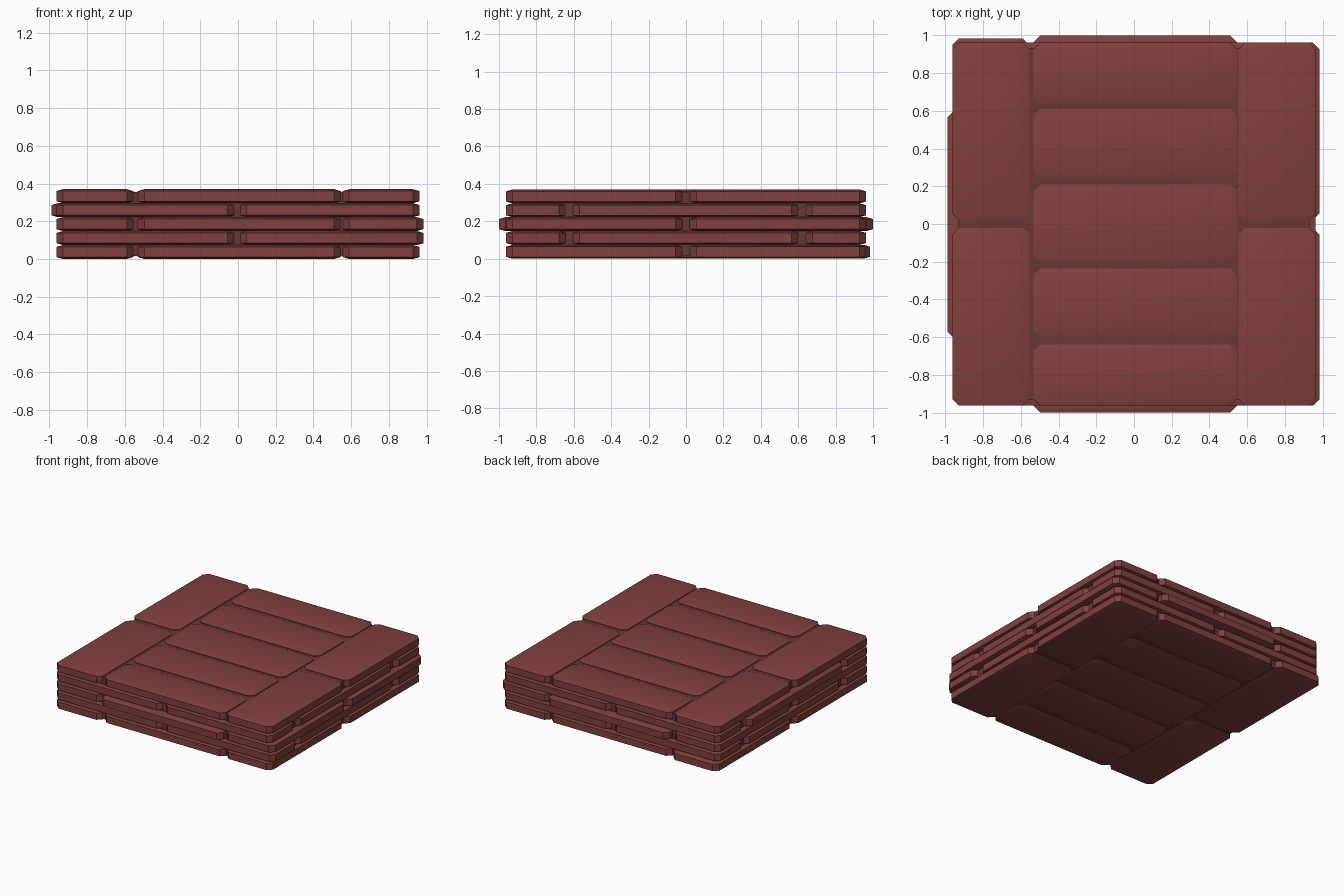
import bpy, bmesh
from itertools import product

if "Cube" in bpy.data.objects:
    bpy.data.objects.remove(bpy.data.objects["Cube"])

PITCH = 0.074      # height of one course
INSET = 0.035      # wide flat bevel in plan
DROP = 0.01        # bevel depth in z
SKIN = 0.93        # half size of the recessed mortar


def material(name, rgb):
    m = bpy.data.materials.new(name)
    m.diffuse_color = (*rgb, 1)
    m.use_nodes = True
    m.node_tree.nodes["Principled BSDF"].inputs["Base Color"].default_value = m.diffuse_color
    return m


brick_mat = material("red_brick", (0.22, 0.052, 0.05))
mortar_mat = material("dark_mortar", (0.14, 0.038, 0.036))


def finish(bm, name, mat):
    bmesh.ops.recalc_face_normals(bm, faces=bm.faces)
    me = bpy.data.meshes.new(name)
    bm.to_mesh(me)
    bm.free()
    me.materials.append(mat)
    ob = bpy.data.objects.new(name, me)
    bpy.context.collection.objects.link(ob)
    return ob


def brick(name, x0, x1, y0, y1, z0):
    """Slab with all edges bevelled, wide in plan and shallow in height."""
    bm = bmesh.new()
    a, c, h = (x1 - x0) / 2, (y1 - y0) / 2, PITCH / 2
    cx, cy, cz = (x0 + x1) / 2, (y0 + y1) / 2, z0 + h
    corners = [(a - INSET, c - INSET, h), (a, c - INSET, h - DROP), (a - INSET, c, h - DROP)]
    for sx, sy, sz in product((-1, 1), repeat=3):
        for px, py, pz in corners:
            bm.verts.new((cx + sx * px, cy + sy * py, cz + sz * pz))
    bmesh.ops.convex_hull(bm, input=bm.verts)
    bmesh.ops.dissolve_limit(bm, angle_limit=0.01, verts=bm.verts, edges=bm.edges)
    ob = finish(bm, name, brick_mat)
    bpy.ops.object.select_all(action='DESELECT')
    ob.select_set(True)
    bpy.context.view_layer.objects.active = ob
    bpy.ops.object.shade_smooth_by_angle(angle=0.52)


def mortar(name, z0, z1):
    bm = bmesh.new()
    bmesh.ops.create_cube(bm, size=1)
    for v in bm.verts:
        v.co = (v.co.x * 2 * SKIN, v.co.y * 2 * SKIN, z0 + (v.co.z + 0.5) * (z1 - z0))
    finish(bm, name, mortar_mat)


E = 0.963
for k in range(5):
    z = k * PITCH
    if k % 2 == 0:
        # odd courses: two long bricks each side, five across the middle
        left_back = 0.985 if k == 0 else E
        right = 0.983 if k == 2 else E
        end = 1.0 if k == 2 else E
        spans = [(-0.963, -0.555, 0.02, left_back), (-0.963, -0.555, -E, -0.02),
                 (0.555, right, 0.02, E), (0.555, right, -E, -0.02)]
        rows = [(-end, -0.64), (-0.60, -0.235), (-0.205, 0.21), (0.24, 0.61), (0.645, end)]
        spans += [(-0.532, 0.545, y0, y1) for y0, y1 in rows]
    else:
        # even courses: the same pattern turned a quarter
        front_right = 0.985 if k == 1 else E
        left = -0.99 if k == 3 else -E
        spans = [(-E, -0.02, -E, -0.645), (0.01, front_right, -E, -0.645),
                 (-E, -0.02, 0.64, E), (0.01, E, 0.64, E)]
        cols = [(left, -0.64), (-0.60, -0.235), (-0.205, 0.21), (0.24, 0.61), (0.645, E)]
        spans += [(x0, x1, -0.605, 0.60) for x0, x1 in cols]
    for i, s in enumerate(spans):
        brick(f"brick_course{k + 1}_{i + 1}", *s, z)

# recessed mortar core
mortar("mortar_core", 0.015, 5 * PITCH - 0.015)
